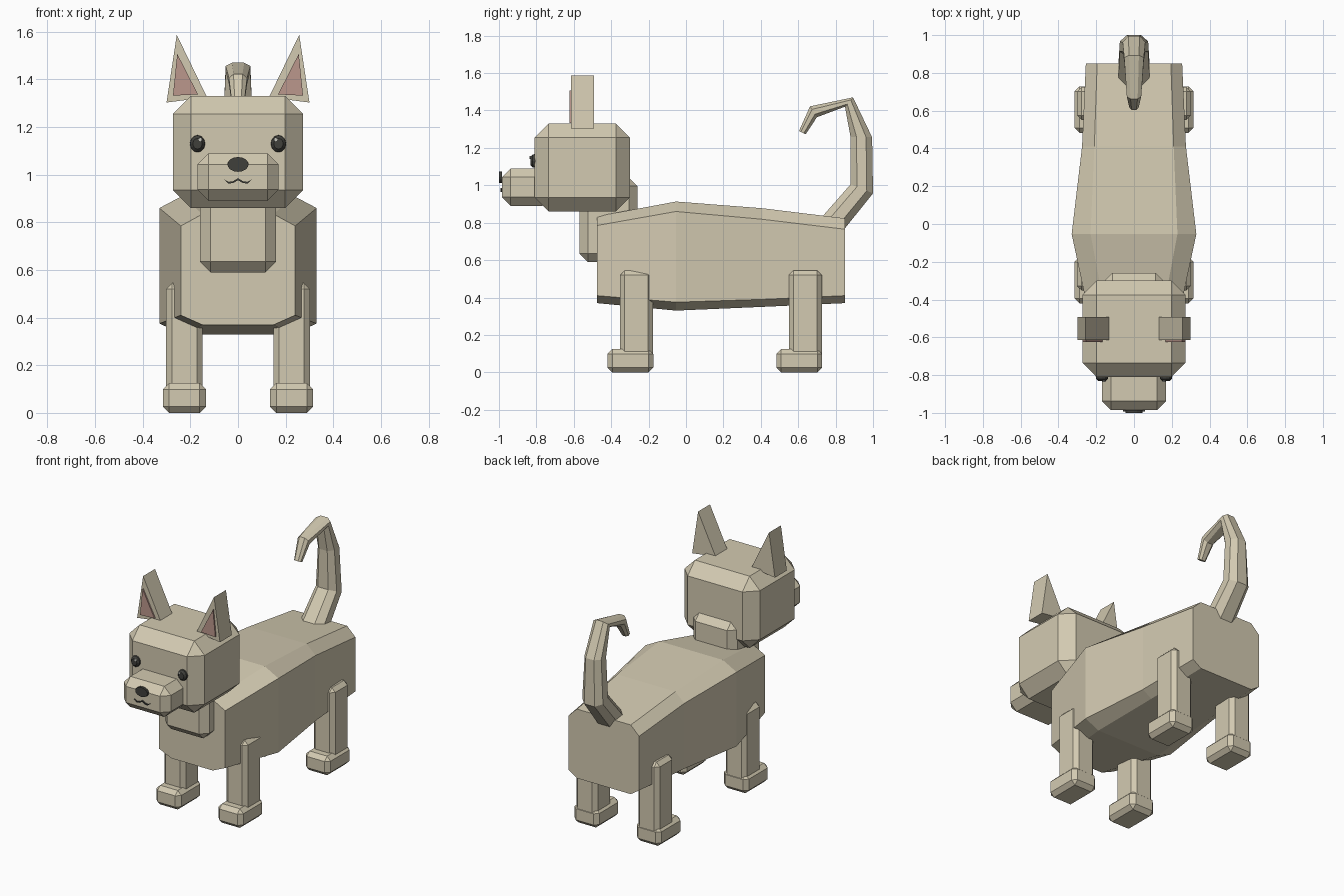
import bpy, bmesh, math
from mathutils import Vector

if "Cube" in bpy.data.objects:
    bpy.data.objects.remove(bpy.data.objects["Cube"])


def material(name, rgb):
    m = bpy.data.materials.new(name)
    m.diffuse_color = (*rgb, 1)
    m.use_nodes = True
    m.node_tree.nodes["Principled BSDF"].inputs["Base Color"].default_value = m.diffuse_color
    return m


FUR = material("tan_fur", (0.65, 0.59, 0.44))
PINK = material("ear_pink", (0.50, 0.31, 0.265))
DARK = material("charcoal", (0.05, 0.05, 0.044))
GLINT = material("eye_glint", (0.55, 0.55, 0.5))


def finish(bm, name, mat):
    bmesh.ops.recalc_face_normals(bm, faces=bm.faces)
    me = bpy.data.meshes.new(name)
    bm.to_mesh(me)
    bm.free()
    me.materials.append(mat)
    ob = bpy.data.objects.new(name, me)
    bpy.context.collection.objects.link(ob)
    return ob


def box(name, lo, hi, chamfer, mat=FUR):
    """Box between two corners with single-segment chamfers."""
    lo, hi = Vector(lo), Vector(hi)
    bm = bmesh.new()
    bmesh.ops.create_cube(bm, size=1)
    for v in bm.verts:
        v.co = [(lo[i] + hi[i]) / 2 + v.co[i] * (hi[i] - lo[i]) for i in range(3)]
    bmesh.ops.bevel(bm, geom=bm.edges[:], offset=chamfer, segments=1,
                    profile=0.5, affect='EDGES')
    return finish(bm, name, mat)


def loft(name, rings, mat=FUR):
    """Skin a list of equal-length rings and cap both ends."""
    bm = bmesh.new()
    rows = [[bm.verts.new(p) for p in ring] for ring in rings]
    n = len(rows[0])
    for a, b in zip(rows, rows[1:]):
        for i in range(n):
            j = (i + 1) % n
            bm.faces.new((a[i], a[j], b[j], b[i]))
    bm.faces.new(rows[0])
    bm.faces.new(rows[-1])
    return finish(bm, name, mat)


def prism(name, outline, y0, y1, mat=FUR):
    """Extrude a front outline of (x, z) points along y."""
    return loft(name, [[(x, y, z) for x, z in outline] for y in (y0, y1)], mat)


def oval(x, z, rx, rz, n=12):
    return [(x + rx * math.cos(2 * math.pi * i / n),
             z + rz * math.sin(2 * math.pi * i / n)) for i in range(n)]


# Torso: eight-sided sections
# (y, half width, top/bottom half width, low, low edge, high edge, high)
sections = [(-0.476, 0.24, 0.15, 0.37, 0.41, 0.785, 0.834),
            (-0.053, 0.33, 0.23, 0.33, 0.375, 0.86, 0.913),
            (0.41, 0.275, 0.21, 0.35, 0.39, 0.818, 0.877),
            (0.85, 0.255, 0.195, 0.37, 0.41, 0.765, 0.823)]
loft("torso", [[(-t, y, a), (t, y, a), (w, y, b), (w, y, c),
                (t, y, d), (-t, y, d), (-w, y, c), (-w, y, b)]
               for y, w, t, a, b, c, d in sections])

# Neck, head and muzzle
box("neck", (-0.16, -0.57, 0.59), (0.16, -0.26, 1.04), 0.045)
box("head", (-0.273, -0.81, 0.86), (0.273, -0.30, 1.33), 0.075)
box("muzzle", (-0.17, -0.985, 0.89), (0.17, -0.72, 1.09), 0.047)

# Nose and mouth
prism("nose", oval(0, 1.043, 0.044, 0.031, 16), -1.0, -0.984, DARK)
for s in (-1, 1):
    lip = [(0, 0.985), (0.022, 0.972), (0.04, 0.970), (0.058, 0.979),
           (0.04, 0.963), (0.02, 0.965), (0, 0.977)]
    prism("mouth_side", [(s * x, z) for x, z in lip], -0.993, -0.984, DARK)

    # Eyes
    side = "right" if s > 0 else "left"
    eye = [[(x, y, z) for x, z in oval(s * 0.17, 1.13, 0.033 * k, 0.037 * k)]
           for y, k in ((-0.80, 1), (-0.82, 0.95), (-0.832, 0.6))]
    loft(side + "_eye", eye, DARK)
    prism(side + "_eye_glint", oval(s * 0.158, 1.148, 0.008, 0.008, 8),
          -0.836, -0.828, GLINT)

    # Ears with pink inner plates
    ear = [(0.30, 1.303), (0.257, 1.587), (0.13, 1.325)]
    inner = [(0.273, 1.332), (0.255, 1.507), (0.168, 1.337)]
    prism(side + "_ear", [(s * x, z) for x, z in ear], -0.615, -0.492)
    prism(side + "_inner_ear", [(s * x, z) for x, z in inner],
          -0.624, -0.615, PINK)

    # Legs and paws
    for place, y in (("front", -0.175), ("hind", 0.728)):
        x = s * 0.225
        box(f"{place}_{side}_leg", (x - 0.077, y - 0.178, 0.06),
            (x + 0.077, y - 0.002, 0.545), 0.025)
        box(f"{place}_{side}_paw", (x - 0.09, y - 0.245, 0),
            (x + 0.09, y, 0.125), 0.026)

# Tail: tapering eight-sided tube, inner and outer (y, z) plus half width
joints = [((0.70, 0.80), (0.85, 0.77), 0.085),
          ((0.88, 1.005), (1.0, 0.957), 0.075),
          ((0.88, 1.257), (0.995, 1.257), 0.06),
          ((0.85, 1.42), (0.893, 1.47), 0.052),
          ((0.70, 1.364), (0.663, 1.422), 0.038),
          ((0.64, 1.273), (0.604, 1.29), 0.024)]
rings = []
for (y0, z0), (y1, z1), w in joints:
    shape = [(-0.5, 0), (0.5, 0), (1, 0.28), (1, 0.72),
             (0.5, 1), (-0.5, 1), (-1, 0.72), (-1, 0.28)]
    rings.append([(u * w, y0 + (y1 - y0) * t, z0 + (z1 - z0) * t)
                  for u, t in shape])
loft("tail", rings)
